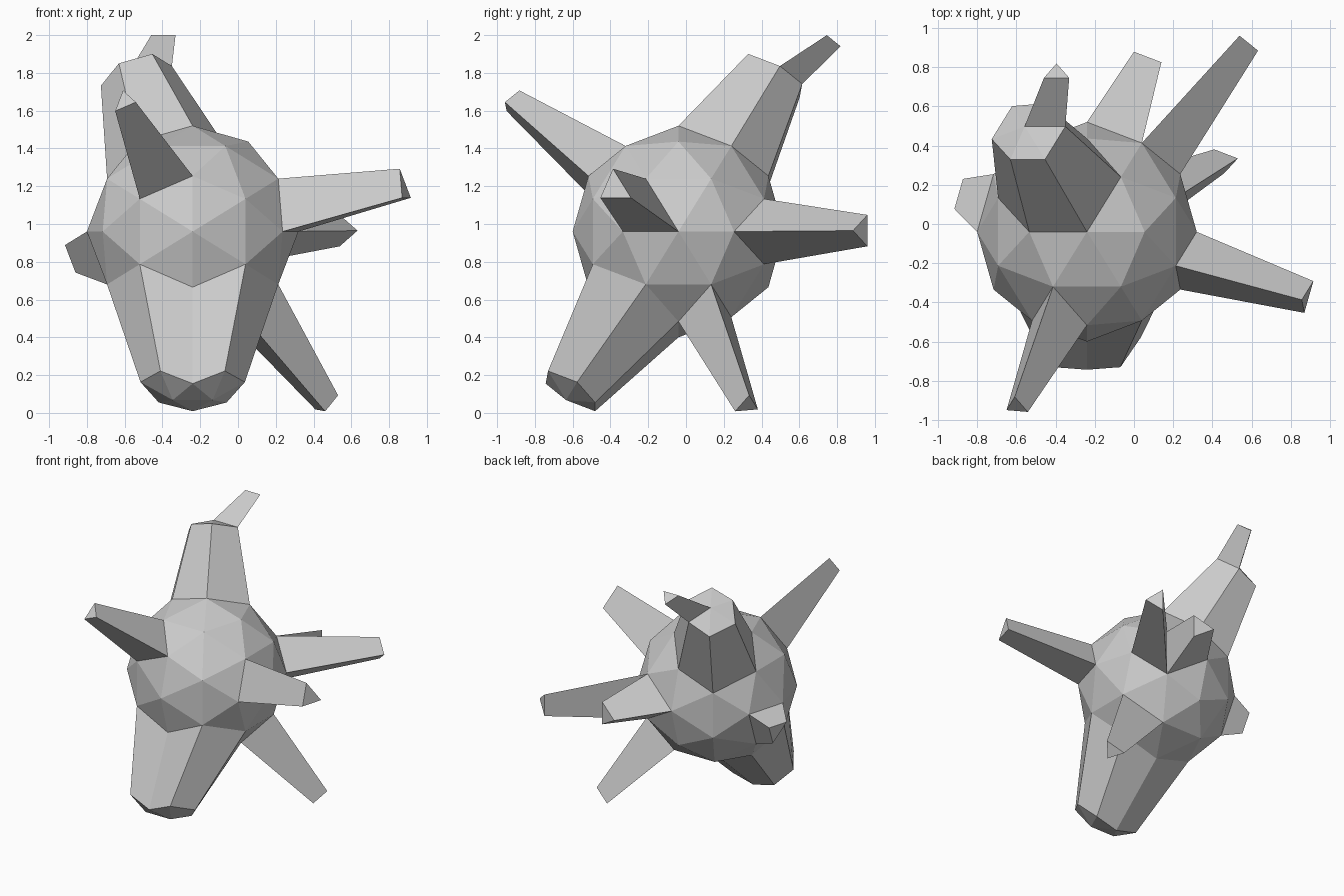
import bpy, bmesh
from math import asin
from mathutils import Vector, Matrix

if "Cube" in bpy.data.objects:
    bpy.data.objects.remove(bpy.data.objects["Cube"])

CENTER = Vector((-0.24, -0.04, 0.96))

# Faceted ball, turned so its two-fold axes lie on x, y and z
bm = bmesh.new()
turn = Matrix.Rotation(-asin(0.52573), 4, 'Y')
bmesh.ops.create_icosphere(bm, subdivisions=2, radius=0.56,
                           matrix=Matrix.Translation(CENTER) @ turn)


def face_at(p):
    return [min(bm.faces, key=lambda f: (f.calc_center_median() - Vector(p)).length)]


def faces_around(*points):
    found = set()
    for p in points:
        v = min(bm.verts, key=lambda v: (v.co - Vector(p)).length)
        found.update(v.link_faces)
    return list(found)


def pull(faces, tip, scale):
    """Extrude a patch, shrink it and centre it on the tip point."""
    geom = bmesh.ops.extrude_face_region(bm, geom=faces)["geom"]
    verts = [g for g in geom if isinstance(g, bmesh.types.BMVert)]
    stale = [f for f in faces if f.is_valid]
    if stale:
        bmesh.ops.delete(bm, geom=stale, context='FACES')
    mid = sum((v.co for v in verts), Vector()) / len(verts)
    for v in verts:
        v.co = Vector(tip) + (v.co - mid) * Vector(scale)


def even(s):
    return (s, s, s)


# Vector * Vector is a dot product, so scale through a diagonal matrix
def Vector_scale(s):
    return Matrix.Diagonal(Vector(s))


def pull(faces, tip, scale):
    geom = bmesh.ops.extrude_face_region(bm, geom=faces)["geom"]
    verts = [g for g in geom if isinstance(g, bmesh.types.BMVert)]
    stale = [f for f in faces if f.is_valid]
    if stale:
        bmesh.ops.delete(bm, geom=stale, context='FACES')
    mid = sum((v.co for v in verts), Vector()) / len(verts)
    for v in verts:
        v.co = Vector(tip) + Vector_scale(scale) @ (v.co - mid)


# Broad snout, pulled forward and down
pull(faces_around((-0.067, -0.32, 0.507), (-0.413, -0.32, 0.507)),
     (-0.24, -0.607, 0.118), (0.61, 0.55, 0.55))

# Broad horn at the upper back, with a small spike on its end
pull(faces_around((-0.413, 0.24, 1.413)), (-0.542, 0.472, 1.795), even(0.6))
pull(face_at((-0.45, 0.538, 1.81)), (-0.395, 0.77, 1.98), even(0.62))

# Single-facet spikes: base facet centre, tip centre, taper
spikes = [
    ((0.256, -0.196, 1.053), (0.88, -0.377, 1.19), 0.55),    # right arm
    ((-0.391, -0.443, 1.267), (-0.60, -0.93, 1.65), 0.39),   # front
    ((0.105, 0.36, 0.96), (0.57, 0.935, 0.965), 0.48),       # back right
    ((-0.053, 0.449, 0.96), (0.093, 0.843, 0.96), 0.5),      # back
    ((0.067, 0.111, 0.557), (0.467, 0.325, 0.04), 0.43),     # rear leg
    ((-0.736, 0.116, 0.867), (-0.883, 0.158, 0.84), 0.52),   # left stub
]
for base, tip, taper in spikes:
    pull(face_at(base), tip, even(taper))

bmesh.ops.recalc_face_normals(bm, faces=bm.faces)
mesh = bpy.data.meshes.new("spiked_ball")
bm.to_mesh(mesh)
bm.free()
bpy.context.collection.objects.link(bpy.data.objects.new("spiked_ball", mesh))
